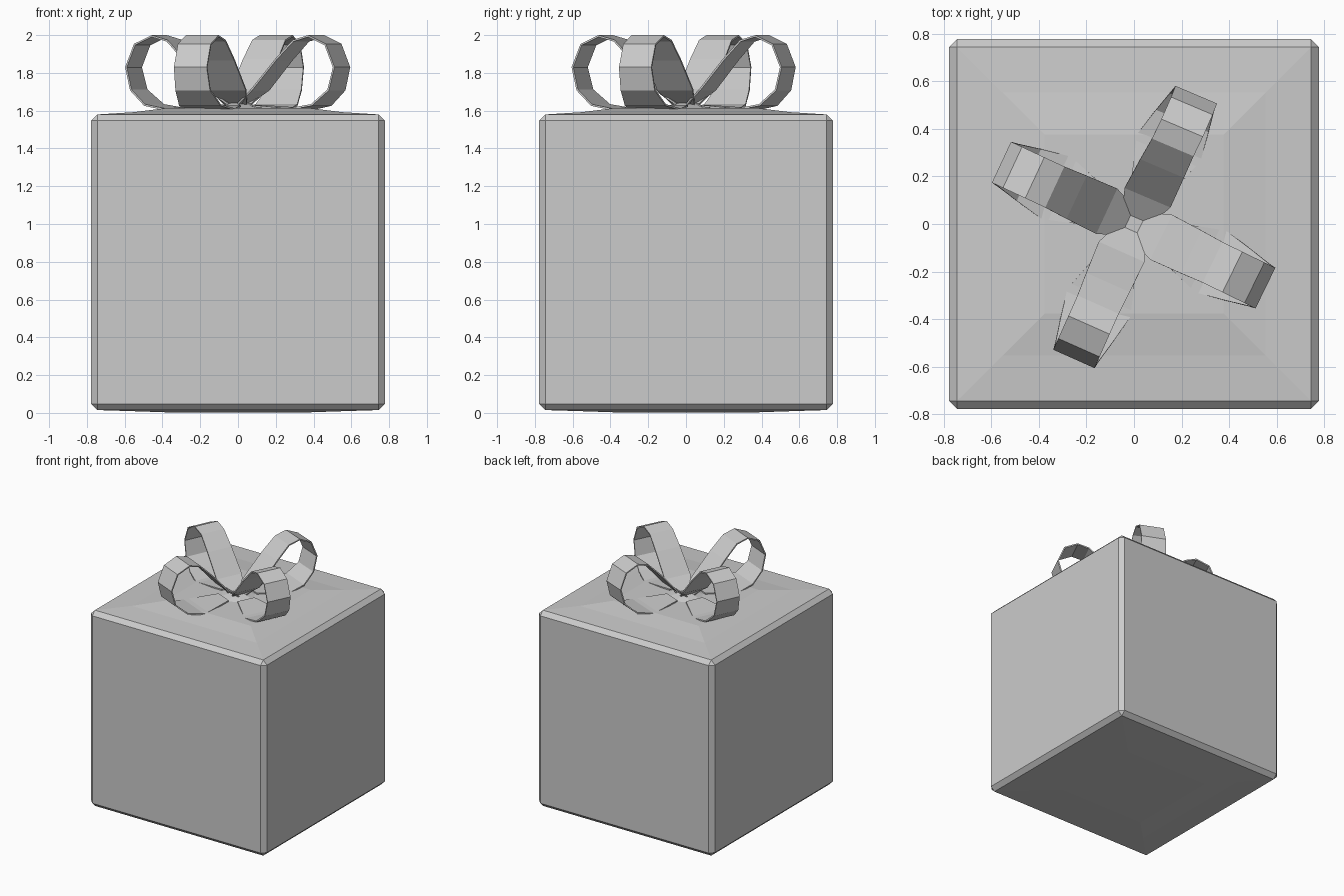
import bpy, bmesh, math
from mathutils import Vector

if "Cube" in bpy.data.objects:
    bpy.data.objects.remove(bpy.data.objects["Cube"])

paper = bpy.data.materials.new("light_grey")
paper.diffuse_color = (0.6, 0.6, 0.6, 1)
paper.use_nodes = True
paper.node_tree.nodes["Principled BSDF"].inputs["Base Color"].default_value = paper.diffuse_color


def add_object(name, bm):
    mesh = bpy.data.meshes.new(name)
    bm.to_mesh(mesh)
    bm.free()
    mesh.materials.append(paper)
    ob = bpy.data.objects.new(name, mesh)
    bpy.context.collection.objects.link(ob)
    return ob


# Gift box: chamfered block with a slightly swollen lid and base
bm = bmesh.new()
bmesh.ops.create_cube(bm, size=1)
for v in bm.verts:
    v.co = Vector((v.co.x * 1.555, v.co.y * 1.555, 0.015 + (v.co.z + 0.5) * 1.565))
bmesh.ops.bevel(bm, geom=bm.edges[:], offset=0.033, segments=1, affect='EDGES')
bm.normal_update()
for side, rises in ((1, (0.012, 0.022)), (-1, (0.006, 0.006))):
    face = max(bm.faces, key=lambda f: f.normal.z * side * 10 + f.calc_area())
    for inset, rise in zip((0.27, 0.25), rises):
        bmesh.ops.inset_individual(bm, faces=[face], thickness=inset, depth=rise)
    bmesh.ops.poke(bm, faces=[face])
bmesh.ops.recalc_face_normals(bm, faces=bm.faces[:])
add_object("gift_box", bm)

# Ribbon loop path: distance from centre, height, width
LOOP = [(0.03, 1.635, 0.13), (0.13, 1.71, 0.21), (0.27, 1.87, 0.20),
        (0.37, 1.97, 0.19), (0.46, 1.995, 0.19), (0.56, 1.95, 0.19),
        (0.61, 1.83, 0.19), (0.58, 1.71, 0.20), (0.49, 1.63, 0.24),
        (0.36, 1.607, 0.29), (0.12, 1.625, 0.14)]


def ribbon_loop(name, angle, reach, sway):
    out = Vector((math.cos(angle), math.sin(angle), 0))
    across = Vector((-out.y, out.x, 0))
    bm = bmesh.new()
    rows = []
    for i, (r, z, w) in enumerate(LOOP):
        mid = out * (r * reach) + across * sway * math.sin(math.pi * i / 10)
        mid.z = z
        rows.append([bm.verts.new(mid + across * (w / 2 * s)) for s in (-1, 1)])
    for a, b in zip(rows, rows[1:]):
        bm.faces.new((a[0], a[1], b[1], b[0]))
    ob = add_object(name, bm)
    solid = ob.modifiers.new("thickness", 'SOLIDIFY')
    solid.thickness = 0.01
    solid.offset = 0


# Four loops of the bow
for name, deg, reach, sway in (("back", 67, 0.98, -0.03), ("left", 155, 1.0, 0.0),
                               ("front", 246, 1.01, 0.0), ("right", 334, 1.0, 0.0)):
    ribbon_loop("bow_loop_" + name, math.radians(deg), reach, sway)

# Bow centre: low flattened pyramid where the loops meet
bm = bmesh.new()
bmesh.ops.create_cone(bm, cap_ends=True, segments=8, radius1=0.17, radius2=0.05, depth=0.04)
bmesh.ops.translate(bm, verts=bm.verts[:], vec=(0, 0, 1.62))
add_object("bow_centre", bm)
